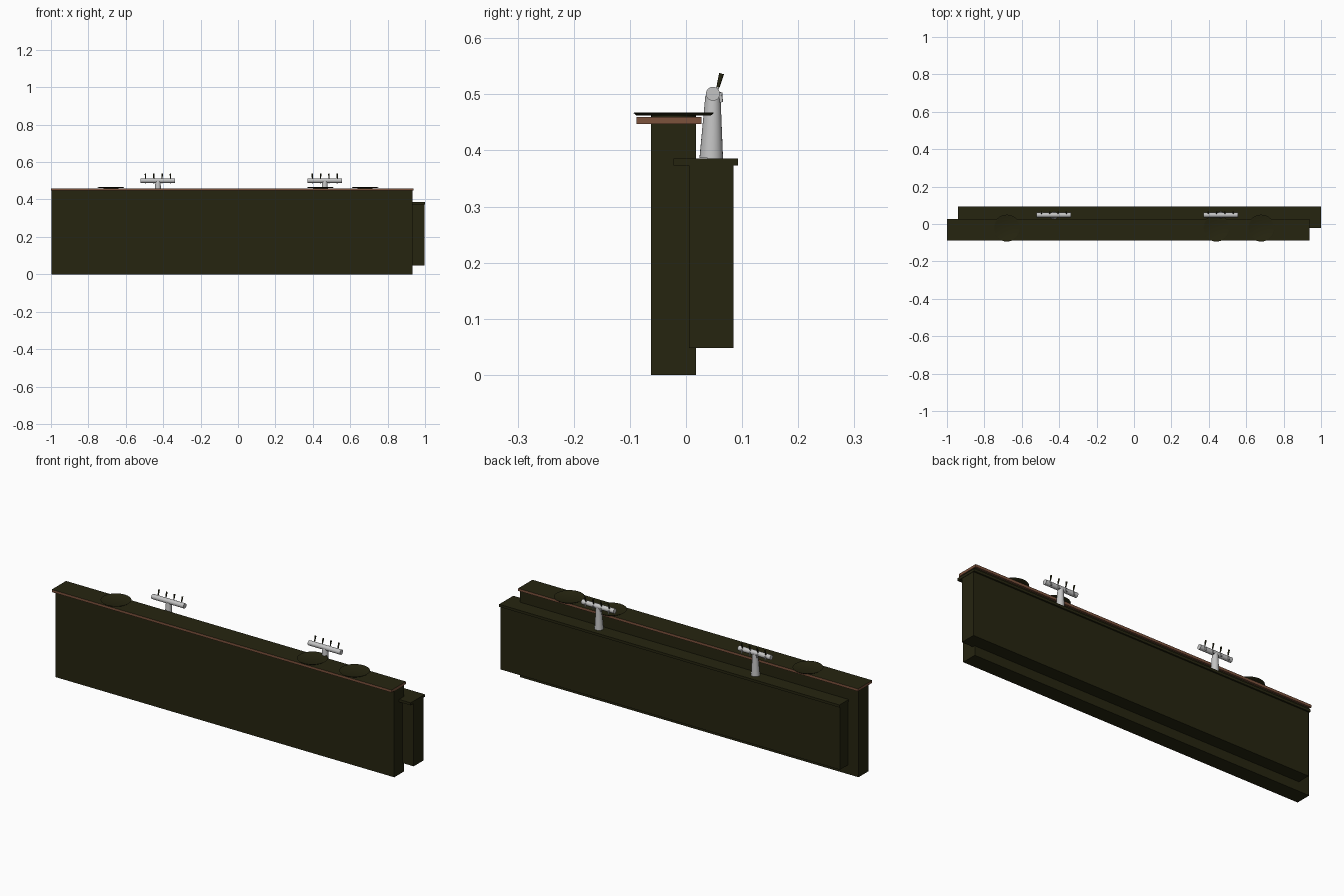
import bpy, bmesh, math
from mathutils import Vector

if "Cube" in bpy.data.objects:
    bpy.data.objects.remove(bpy.data.objects["Cube"])


def material(name, rgb):
    m = bpy.data.materials.new(name)
    m.diffuse_color = (*rgb, 1)
    m.use_nodes = True
    m.node_tree.nodes["Principled BSDF"].inputs["Base Color"].default_value = m.diffuse_color
    return m


OLIVE = material("dark olive", (0.019, 0.018, 0.005))
BROWN = material("brown wood", (0.20, 0.085, 0.045))
METAL = material("light grey metal", (0.55, 0.55, 0.55))


def finish(bm, name, mats, smooth=False):
    bmesh.ops.recalc_face_normals(bm, faces=bm.faces)
    mesh = bpy.data.meshes.new(name)
    bm.to_mesh(mesh)
    bm.free()
    ob = bpy.data.objects.new(name, mesh)
    bpy.context.collection.objects.link(ob)
    for m in mats:
        mesh.materials.append(m)
    if smooth:
        bpy.ops.object.select_all(action='DESELECT')
        ob.select_set(True)
        bpy.context.view_layer.objects.active = ob
        bpy.ops.object.shade_smooth_by_angle(angle=math.radians(40))
    return ob


def box(name, x, y, z, mat):
    bm = bmesh.new()
    bmesh.ops.create_cube(bm, size=1)
    for v in bm.verts:
        v.co = [(a + b) / 2 + c * (b - a) for (a, b), c in zip((x, y, z), v.co)]
    return finish(bm, name, [mat])


def rod(name, p, q, r1, r2, mat, sides=16):
    p, q = Vector(p), Vector(q)
    bm = bmesh.new()
    bmesh.ops.create_cone(bm, cap_ends=True, segments=sides, radius1=r1,
                          radius2=r2, depth=(q - p).length)
    rot = (q - p).to_track_quat('Z', 'Y')
    for v in bm.verts:
        v.co = rot @ v.co + (p + q) / 2
    return finish(bm, name, [mat], True)


def lathe(name, centre, profile, mat, sides=32):
    bm = bmesh.new()
    rings = [[bm.verts.new((centre[0] + r * math.cos(2 * math.pi * i / sides),
                            centre[1] + r * math.sin(2 * math.pi * i / sides), z))
              for i in range(sides)] for r, z in profile]
    for a, b in zip(rings, rings[1:]):
        for i in range(sides):
            j = (i + 1) % sides
            bm.faces.new((a[i], a[j], b[j], b[i]))
    bm.faces.new(rings[0])
    bm.faces.new(rings[-1])
    return finish(bm, name, [mat], True)


# tall front wall of the bar
box("front_wall", (-0.996, 0.934), (-0.062, 0.018), (0, 0.447), OLIVE)

# wooden bar top, dark on its upper face
top = box("bar_top", (-1.0, 0.937), (-0.088, 0.028), (0.447, 0.46), BROWN)
top.data.materials.append(OLIVE)
for p in top.data.polygons:
    if p.normal.z > 0.5:
        p.material_index = 1

# lower serving counter behind the wall
box("back_counter_body", (-0.937, 0.998), (0.005, 0.085), (0.048, 0.373), OLIVE)
box("back_counter_top", (-0.94, 1.0), (-0.022, 0.093), (0.373, 0.386), OLIVE)

# shallow plates on the bar top
for x in (-0.68, 0.44, 0.68):
    lathe("plate", (x, -0.022),
          [(0.04, 0.4595), (0.04, 0.462), (0.066, 0.462), (0.072, 0.467),
           (0.070, 0.4675), (0.064, 0.465)], OLIVE)

# beer taps: column, cross pipe, spouts and handles
for cx in (-0.428, 0.464):
    rod("tap_column", (cx, 0.045, 0.386), (cx, 0.048, 0.498), 0.021, 0.0135, METAL, 24)
    rod("tap_pipe", (cx - 0.092, 0.048, 0.501), (cx + 0.092, 0.048, 0.501),
        0.0125, 0.0125, METAL, 24)
    for i in range(4):
        x = cx + (i - 1.5) * 0.0445
        rod("tap_nozzle", (x, 0.052, 0.503), (x, 0.064, 0.499), 0.004, 0.004, METAL, 10)
        rod("tap_spout", (x, 0.061, 0.503), (x, 0.063, 0.486), 0.0035, 0.003, METAL, 10)
        rod("tap_stem", (x, 0.053, 0.505), (x, 0.058, 0.516), 0.0025, 0.0025, METAL, 10)
        rod("tap_handle", (x, 0.057, 0.513), (x, 0.0635, 0.537), 0.0028, 0.0045, OLIVE, 10)
